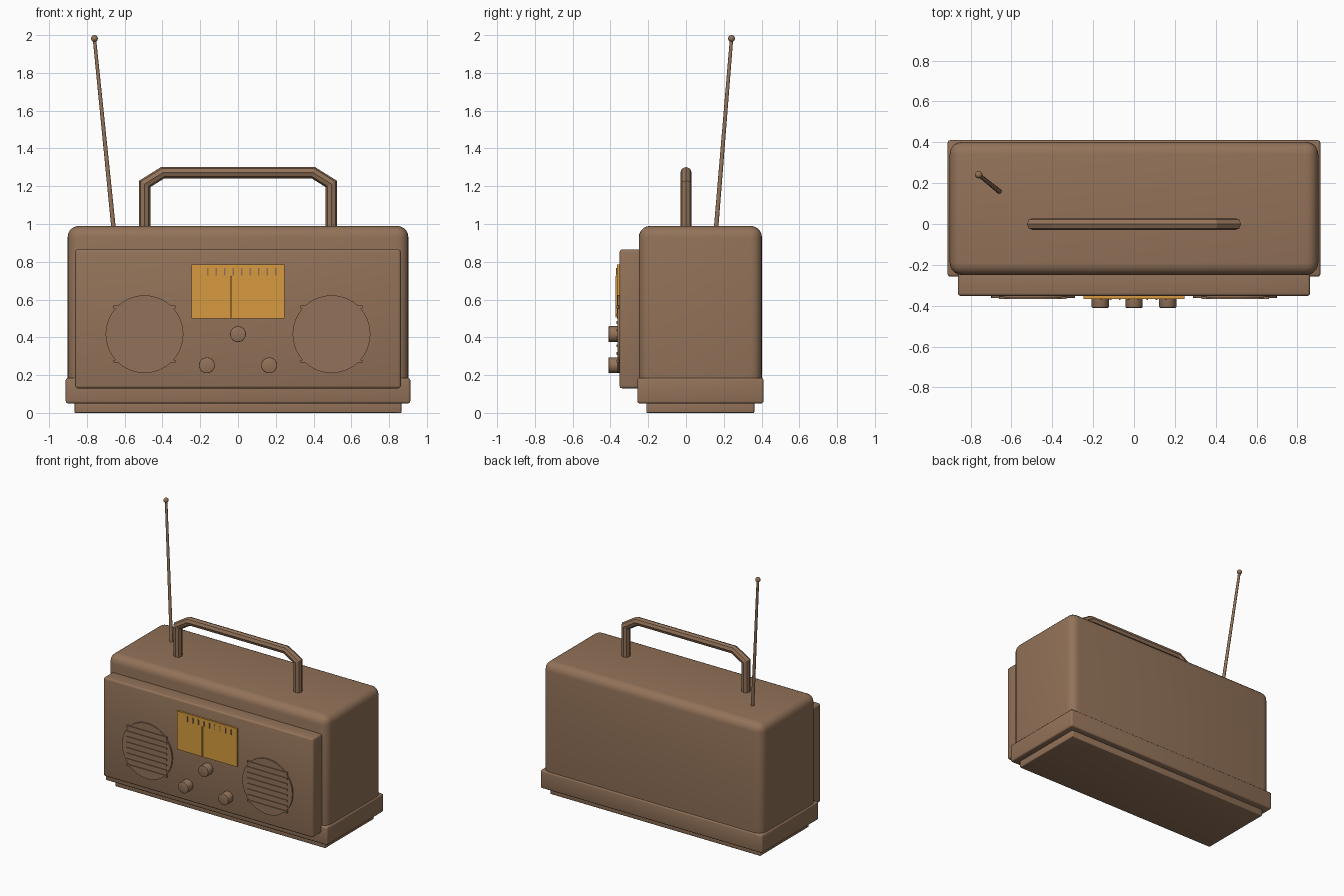
import bpy, bmesh, math
from mathutils import Vector

if "Cube" in bpy.data.objects:
    bpy.data.objects.remove(bpy.data.objects["Cube"])


def material(name, rgb):
    m = bpy.data.materials.new(name)
    m.diffuse_color = (*rgb, 1)
    m.use_nodes = True
    m.node_tree.nodes["Principled BSDF"].inputs["Base Color"].default_value = m.diffuse_color
    return m


BROWN = material("warm_brown", (0.29, 0.17, 0.10))
AMBER = material("amber", (0.68, 0.33, 0.05))


def finish(bm, name, mat, smooth=True):
    me = bpy.data.meshes.new(name)
    bm.to_mesh(me)
    bm.free()
    ob = bpy.data.objects.new(name, me)
    bpy.context.collection.objects.link(ob)
    me.materials.append(mat)
    if smooth:
        bpy.ops.object.select_all(action='DESELECT')
        ob.select_set(True)
        bpy.context.view_layer.objects.active = ob
        bpy.ops.object.shade_smooth_by_angle(angle=math.radians(35))
    return ob


def box(name, x, y, z, mat=BROWN, bevel=0.0, segs=3):
    bm = bmesh.new()
    bmesh.ops.create_cube(bm, size=1)
    for v in bm.verts:
        v.co = [(a + b) / 2 + c * (b - a) for (a, b), c in zip((x, y, z), v.co)]
    if bevel:
        bmesh.ops.bevel(bm, geom=bm.edges[:], offset=bevel, segments=segs,
                        profile=0.5, affect='EDGES')
    return finish(bm, name, mat, bevel > 0)


def rod(name, a, b, r1, r2, sides, mat=BROWN, bevel=0.0):
    a, b = Vector(a), Vector(b)
    bm = bmesh.new()
    bmesh.ops.create_cone(bm, cap_ends=True, segments=sides, radius1=r1,
                          radius2=r2, depth=(b - a).length)
    if bevel:
        rim = [e for e in bm.edges if all(v.co.z > 0 for v in e.verts)]
        bmesh.ops.bevel(bm, geom=rim, offset=bevel, segments=2, profile=0.5,
                        affect='EDGES')
    m = (b - a).to_track_quat('Z', 'Y').to_matrix().to_4x4()
    m.translation = (a + b) / 2
    bm.transform(m)
    return finish(bm, name, mat)


# Cabinet, base skirt, foot plate and front panel
box("cabinet", (-0.902, 0.902), (-0.25, 0.402), (0.06, 0.99), bevel=0.06, segs=5)
box("base_skirt", (-0.912, 0.912), (-0.257, 0.41), (0.05, 0.185), bevel=0.012)
box("foot_plate", (-0.865, 0.865), (-0.21, 0.362), (0.0, 0.06), bevel=0.006)
box("front_panel", (-0.862, 0.862), (-0.352, -0.22), (0.13, 0.865), bevel=0.014)

# Speakers with horizontal grille slats
for s, side in ((-1, "left"), (1, "right")):
    x = s * 0.495
    rod(side + "_speaker", (x, -0.345, 0.417), (x, -0.362, 0.417), 0.206, 0.206, 32)
    for i in range(8):
        z = 0.417 + (i - 3.5) * 0.041
        box(f"{side}_slat_{i}", (x - 0.165, x + 0.165), (-0.368, -0.355),
            (z - 0.007, z + 0.007))

# Tuning dial, scale marks and needle
box("dial", (-0.247, 0.246), (-0.366, -0.345), (0.50, 0.785), AMBER)
for i in range(9):
    x = -0.16 + i * 0.045
    box(f"scale_mark_{i}", (x - 0.004, x + 0.004), (-0.371, -0.36), (0.728, 0.766))
box("needle", (-0.039, -0.031), (-0.374, -0.36), (0.505, 0.725), AMBER)

# Knobs
for i, (x, z) in enumerate(((0, 0.417), (-0.165, 0.252), (0.165, 0.252))):
    rod(f"knob_{i}", (x, -0.345, z), (x, -0.41, z), 0.042, 0.042, 24, bevel=0.004)

# Carrying handle: an eight-sided section mitred along a bent path
half = [(0.494, 0.95), (0.494, 1.212), (0.398, 1.272)]
path = [Vector((-x, 0, z)) for x, z in half] + \
       [Vector((x, 0, z)) for x, z in reversed(half)]
bm = bmesh.new()
rings = []
for i, p in enumerate(path):
    d0 = (p - path[max(i - 1, 0)]).normalized()
    d1 = (path[min(i + 1, len(path) - 1)] - p).normalized()
    t = (d0 + d1).normalized()
    side = Vector((0, 1, 0)).cross(t)
    stretch = 1 / max(t.dot(d0), t.dot(d1))
    rings.append([bm.verts.new(p + 0.03 * (
        math.cos(a) * stretch * side + math.sin(a) * Vector((0, 1, 0))))
        for a in (k * math.tau / 8 for k in range(8))])
for r, q in zip(rings, rings[1:]):
    for k in range(8):
        bm.faces.new((r[k], r[(k + 1) % 8], q[(k + 1) % 8], q[k]))
bm.faces.new(rings[0])
bm.faces.new(rings[-1])
bmesh.ops.recalc_face_normals(bm, faces=bm.faces[:])
finish(bm, "handle", BROWN, smooth=False)

# Telescopic aerial with ball tip
rod("aerial", (-0.656, 0.157, 0.95), (-0.76, 0.241, 1.98), 0.012, 0.009, 12)
bm = bmesh.new()
bmesh.ops.create_uvsphere(bm, u_segments=16, v_segments=10, radius=0.018)
bmesh.ops.translate(bm, verts=bm.verts[:], vec=(-0.76, 0.241, 1.982))
finish(bm, "aerial_tip", BROWN)
